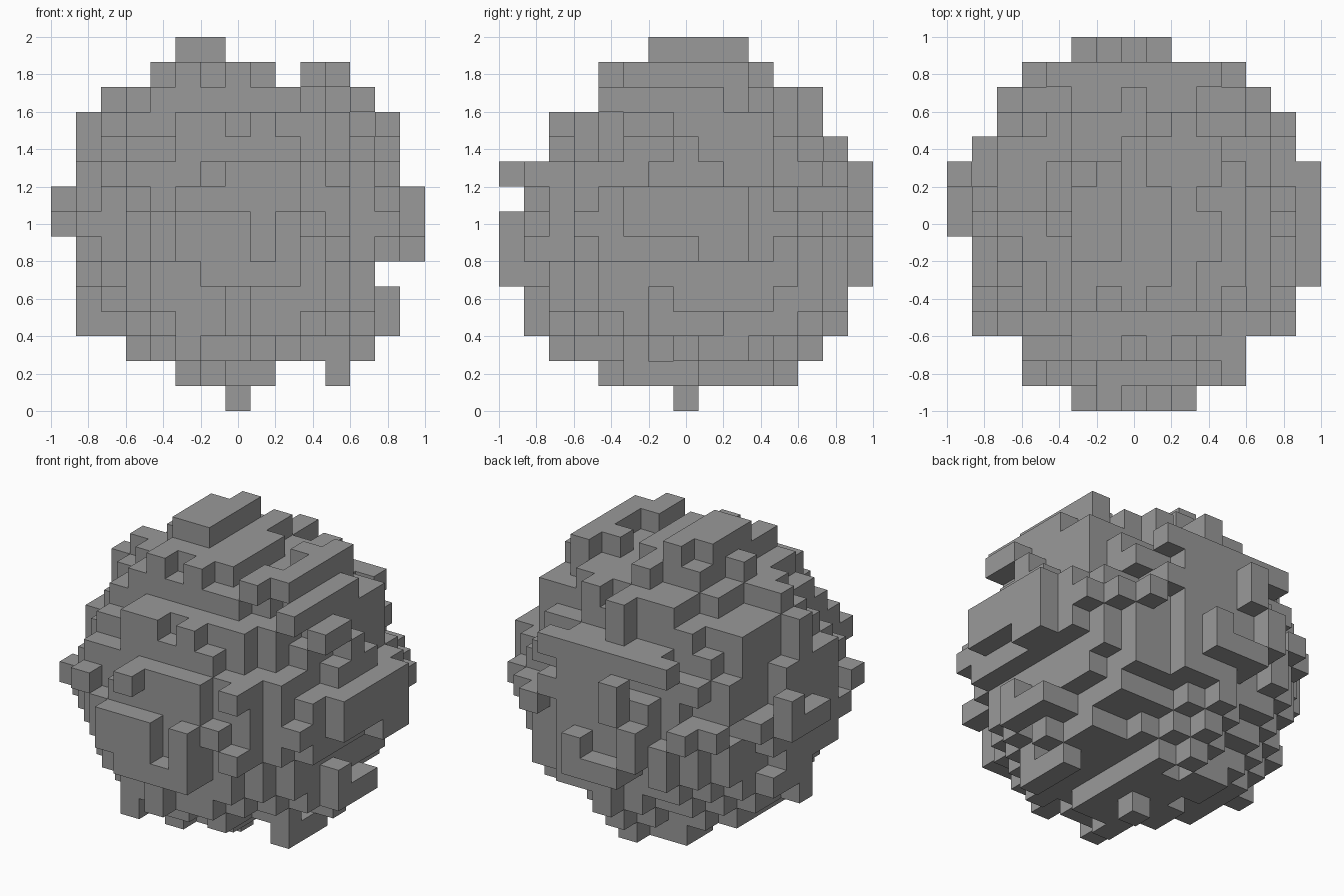
import bpy, bmesh, random
from mathutils import Vector

if "Cube" in bpy.data.objects:
    bpy.data.objects.remove(bpy.data.objects["Cube"])

random.seed(4)
N, C = 15, 7
S = 2.0 / N

# Outline limits (first, last cell) per row
FRONT = [(7, 7), (5, 11), (3, 12), (1, 13), (1, 13), (1, 12), (1, 14), (0, 14),
         (0, 14), (1, 13), (1, 13), (1, 13), (2, 12), (4, 11), (5, 6)]      # x by z
SIDE = [(7, 7), (4, 11), (2, 12), (1, 13), (1, 13), (0, 14), (0, 14), (0, 14),
        (1, 14), (0, 14), (2, 13), (2, 12), (4, 12), (4, 10), (6, 9)]       # y by z
TOP = [(5, 9), (3, 11), (3, 11), (1, 13), (1, 13), (1, 14), (1, 14), (0, 14),
       (0, 14), (0, 14), (1, 13), (2, 13), (2, 12), (3, 11), (5, 8)]        # x by y


def inside(v, lim):
    return lim[0] <= v <= lim[1]


def gap(x, z):
    return (z == 13 and x == 9) or (z == 1 and x in (9, 10))


def allowed(x, y, z):
    return (inside(x, FRONT[z]) and inside(y, SIDE[z]) and inside(x, TOP[y])
            and not gap(x, z))


def dist(c):
    return Vector((c[0] - C, c[1] - C, c[2] - C)).length


cells = [(x, y, z) for x in range(N) for y in range(N) for z in range(N)
         if allowed(x, y, z)]

# Rough ball core, a little fuller below;
# the outermost layers are built only from the listed blocks
solid = {c for c in cells
         if dist(c) < (6.55 if c[2] > 9 else 6.7) + random.uniform(-0.38, 0.38)}
solid = {c for c in solid if 0 < min(c) and max(c) < 14}


def block(x0, x1, y0, y1, z0, z1):
    for x in range(x0, x1 + 1):
        for y in range(y0, y1 + 1):
            for z in range(z0, z1 + 1):
                if allowed(x, y, z):
                    solid.add((x, y, z))


# Top ridges
block(5, 5, 6, 8, 14, 14)
block(6, 6, 6, 9, 14, 14)
block(5, 6, 6, 9, 13, 13)
block(5, 5, 4, 5, 12, 13)
block(7, 7, 4, 4, 12, 13)
block(11, 11, 5, 9, 13, 13)
block(10, 10, 4, 5, 13, 13)
block(12, 12, 4, 8, 12, 12)
# Front plates and studs
block(5, 7, 0, 0, 6, 7)
block(6, 9, 0, 0, 5, 5)
block(9, 9, 0, 1, 6, 7)
for x, y, z in ((11, 1, 9), (8, 1, 9), (6, 0, 9), (3, 1, 8), (11, 1, 6), (5, 2, 2)):
    block(x, x, y, y + 1, z, z)
# Right side
block(14, 14, 5, 9, 7, 8)
block(14, 14, 8, 9, 6, 6)
block(13, 13, 4, 10, 6, 8)
block(13, 13, 5, 6, 11, 11)
block(13, 13, 6, 6, 3, 4)
block(13, 13, 7, 8, 3, 3)
# Back ledge and studs
block(4, 10, 13, 13, 10, 10)
block(6, 6, 14, 14, 8, 9)
block(5, 5, 14, 14, 6, 7)
block(6, 8, 14, 14, 5, 5)
block(8, 8, 14, 14, 6, 6)
block(5, 6, 9, 11, 11, 12)
block(12, 12, 9, 10, 11, 11)
# Left side
block(0, 0, 7, 9, 7, 7)
block(0, 0, 9, 9, 8, 8)
block(1, 1, 7, 9, 4, 4)
block(2, 2, 8, 10, 11, 11)
# Underside
block(7, 7, 7, 7, 0, 0)
block(11, 11, 5, 7, 1, 1)

# Fill any outline cell still empty, as close to the core as possible
for a, b in ((0, 2), (1, 2), (0, 1)):
    have = {(c[a], c[b]) for c in solid}
    for c in sorted(cells, key=dist):
        if (c[a], c[b]) not in have:
            have.add((c[a], c[b]))
            solid.add(c)

# Keep what is attached to the core
DIRS = [(1, 0, 0), (-1, 0, 0), (0, 1, 0), (0, -1, 0), (0, 0, 1), (0, 0, -1)]


def step(c, d):
    return (c[0] + d[0], c[1] + d[1], c[2] + d[2])


reached, todo = {(C, C, C)}, [(C, C, C)]
while todo:
    c = todo.pop()
    for d in DIRS:
        n = step(c, d)
        if n in solid and n not in reached:
            reached.add(n)
            todo.append(n)
# Bridge loose cells toward the core
for c in sorted(solid - reached, key=dist):
    while c not in reached:
        reached.add(c)
        nearer = [step(c, d) for d in DIRS if dist(step(c, d)) < dist(c)]
        c = min(nearer, key=dist)

# Skin: one square per exposed cell side
bm = bmesh.new()
verts = {}


def vert(p):
    key = tuple(round(v * 2) for v in p)
    if key not in verts:
        verts[key] = bm.verts.new((p.x * S, p.y * S, p.z * S + 1))
    return verts[key]


for c in sorted(reached):
    mid = Vector((c[0] - C, c[1] - C, c[2] - C))
    for d in DIRS:
        if step(c, d) in reached:
            continue
        n = Vector(d)
        u = Vector((d[1], d[2], d[0]))
        w = n.cross(u)
        quad = [mid + (n + u * i + w * j) / 2
                for i, j in ((-1, -1), (1, -1), (1, 1), (-1, 1))]
        bm.faces.new([vert(p) for p in quad])

mesh = bpy.data.meshes.new("blocky_ball")
bm.to_mesh(mesh)
bm.free()
bpy.context.collection.objects.link(bpy.data.objects.new("blocky_ball", mesh))

# Dark grey
mat = bpy.data.materials.new("dark_grey")
mat.diffuse_color = (0.32, 0.32, 0.32, 1)
mat.use_nodes = True
mat.node_tree.nodes["Principled BSDF"].inputs["Base Color"].default_value = mat.diffuse_color
mesh.materials.append(mat)
